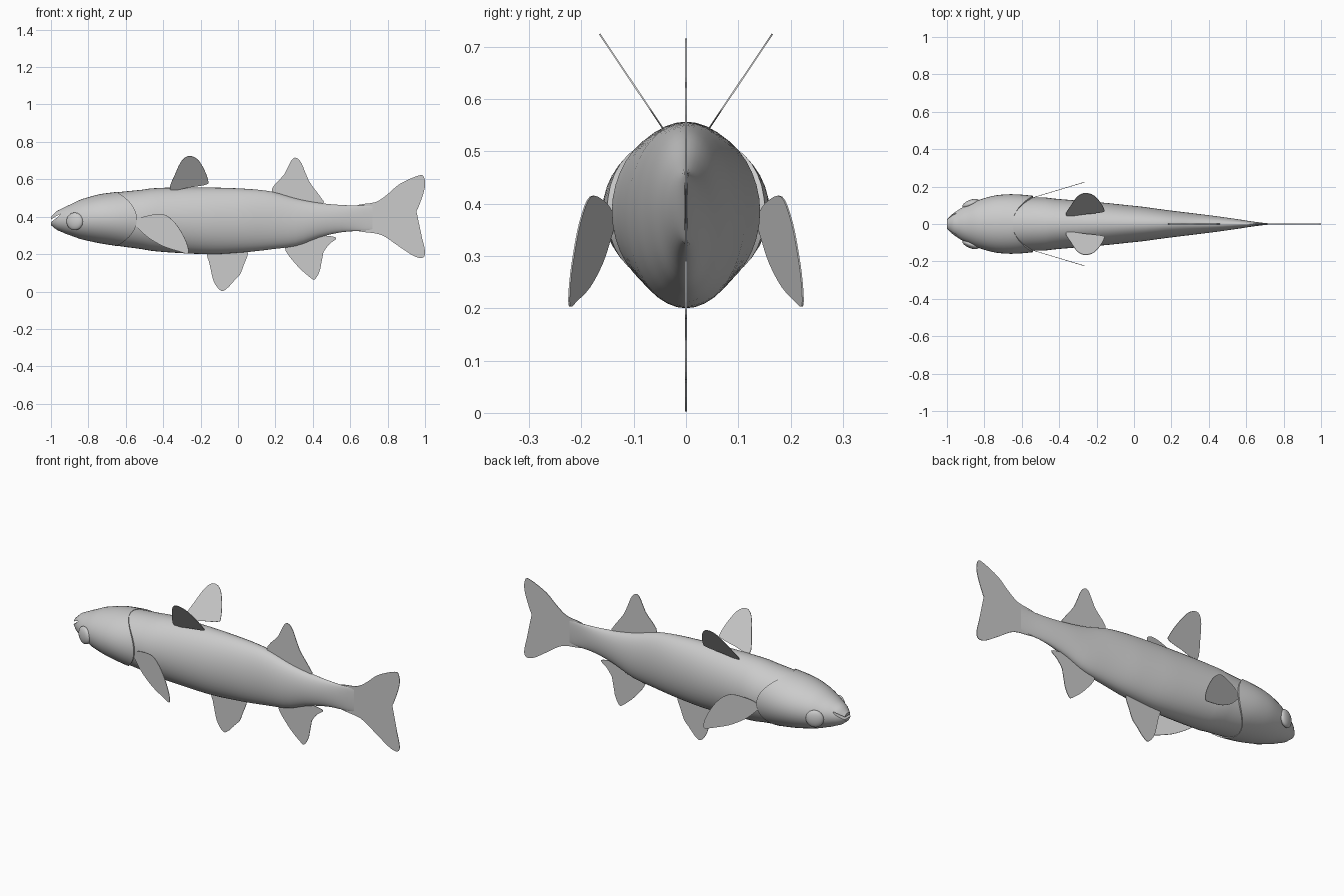
import bpy, bmesh
from math import sin, cos, pi, radians, tau
from mathutils import Matrix, Vector

cube = bpy.data.objects.get("Cube")
if cube:
    bpy.data.objects.remove(cube, do_unlink=True)

grey = bpy.data.materials.new("fish_grey")
grey.use_nodes = True
grey.diffuse_color = (0.6, 0.6, 0.6, 1)
grey.node_tree.nodes["Principled BSDF"].inputs["Base Color"].default_value = (0.6, 0.6, 0.6, 1)


def finish(name, bm, smooth=True):
    """Turn a bmesh into a named grey object."""
    bmesh.ops.recalc_face_normals(bm, faces=bm.faces)
    mesh = bpy.data.meshes.new(name)
    bm.to_mesh(mesh)
    bm.free()
    mesh.materials.append(grey)
    obj = bpy.data.objects.new(name, mesh)
    bpy.context.collection.objects.link(obj)
    if smooth:
        shade(obj)
    return obj


def activate(obj):
    bpy.ops.object.select_all(action='DESELECT')
    obj.select_set(True)
    bpy.context.view_layer.objects.active = obj


def shade(obj):
    activate(obj)
    bpy.ops.object.shade_smooth_by_angle(angle=radians(40))


def spline(a, b, c, d, t):
    """Catmull-Rom point between b and c."""
    return b + 0.5 * t * (c - a + t * (2*a - 5*b + 4*c - d + t * (3*(b - c) + d - a)))


# Profile stations: x, top z, bottom z, half width
STATIONS = [Vector(s) for s in (
    (-1, .40, .355, .025), (-.97, .43, .33, .055), (-.92, .455, .308, .088),
    (-.84, .492, .28, .125), (-.74, .52, .258, .153), (-.62, .536, .238, .158),
    (-.42, .554, .213, .135), (-.15, .556, .20, .113), (.05, .549, .211, .092),
    (.18, .534, .226, .074), (.32, .495, .246, .057), (.44, .473, .291, .042),
    (.56, .462, .318, .025), (.66, .46, .324, .01), (.74, .46, .33, .002))]


def profile(x):
    """Top, bottom and half width of the fish at x."""
    last = len(STATIONS) - 1
    i = max(k for k in range(last) if STATIONS[k].x <= x or k == 0)
    a, b, c, d = (STATIONS[min(max(k, 0), last)] for k in (i - 1, i, i + 1, i + 2))
    t = (x - b.x) / (c.x - b.x)
    return [b[k] + (c[k] - b[k]) * t if i == 0 else spline(a[k], b[k], c[k], d[k], t)
            for k in (1, 2, 3)]


def section_point(x, angle, scale=1.0, widest=1.0):
    top, bottom, width = profile(x)
    return Vector((x, min(width, widest) * scale * cos(angle),
                   (top + bottom) / 2 + (top - bottom) / 2 * scale * sin(angle)))


def loft(rings):
    """Skin a list of point rings and cap both ends."""
    bm = bmesh.new()
    rows = [[bm.verts.new(p) for p in ring] for ring in rings]
    n = len(rows[0])
    for low, high in zip(rows, rows[1:]):
        for j in range(n):
            k = (j + 1) % n
            bm.faces.new((low[j], low[k], high[k], high[j]))
    bm.faces.new(rows[0])
    bm.faces.new(rows[-1])
    return bm


SIDES = 40
ANGLES = [tau * j / SIDES for j in range(SIDES)]

# Body, tucked under the gill covers at its front
body_rings = []
for i in range(37):
    x = -.76 + 1.48 * i / 36
    body_rings.append([section_point(x, a, .985 if x < -.5 else 1, .144) for a in ANGLES])
finish("body", loft(body_rings))


# Head, whose rear edge sweeps back at the sides to form the gill covers
def gill_edge(angle):
    return -.54 - .11 * abs(sin(angle)) ** 2


head_rings = []
for i in range(23):
    t = (i / 22) ** 1.5
    head_rings.append([section_point(-1 + t * (gill_edge(a) + 1), a) for a in ANGLES])
head_rings.append([section_point(gill_edge(a), a, .9) for a in ANGLES])
head_rings.append([section_point(-.7, a, .5) for a in ANGLES])
head = finish("head", loft(head_rings), smooth=False)

# Mouth slit
bm = bmesh.new()
bmesh.ops.create_uvsphere(bm, u_segments=24, v_segments=12, radius=1)
bm.transform(Matrix.Translation((-1, 0, .378)) @ Matrix.Rotation(radians(-35), 4, 'Y')
             @ Matrix.Diagonal((.07, .12, .006, 1)))
cutter = finish("mouth_cutter", bm, smooth=False)
cutter.hide_render = True
cut = head.modifiers.new("mouth", 'BOOLEAN')
cut.operation = 'DIFFERENCE'
cut.solver = 'EXACT'
cut.object = cutter
activate(head)
bpy.ops.object.modifier_apply(modifier=cut.name)
bpy.data.objects.remove(cutter, do_unlink=True)
shade(head)

# Eyes: shallow domes turned a little forward
for side, label in ((1, "left"), (-1, "right")):
    bm = bmesh.new()
    bmesh.ops.create_uvsphere(bm, u_segments=32, v_segments=16, radius=1)
    bm.transform(Matrix.Translation((-.873, side * .109, .375))
                 @ Matrix.Rotation(side * radians(22), 4, 'Z')
                 @ Matrix.Rotation(radians(90), 4, 'X')
                 @ Matrix.Diagonal((.047, .047, .02, 1)))
    finish(label + "_eye", bm)


def fin(name, outline, place=lambda x, z: 0.0):
    """Thin fin from a rounded x-z outline; place gives y for each point."""
    pts = [Vector(p) for p in outline]
    n = len(pts)
    bm = bmesh.new()
    verts = []
    for i in range(n):
        a, b, c, d = (pts[(i + k) % n] for k in (-1, 0, 1, 2))
        for t in (0, .25, .5, .75):
            p = spline(a, b, c, d, t)
            verts.append(bm.verts.new((p.x, place(p.x, p.y), p.y)))
    face = bm.faces.new(verts)
    bmesh.ops.triangulate(bm, faces=[face])
    obj = finish(name, bm, smooth=False)
    thick = obj.modifiers.new("thickness", 'SOLIDIFY')
    thick.thickness = .003
    thick.offset = 0
    return obj


# Fins on the centre line
fin("tail_fin", ((.62, .45), (.735, .478), (.80, .52), (.865, .575), (.965, .62),
                 (.994, .612), (.998, .55), (.96, .44), (.932, .40), (.96, .36),
                 (.998, .23), (.99, .182), (.94, .19), (.855, .245), (.76, .305),
                 (.62, .335)))
fin("rear_dorsal_fin", ((.18, .53), (.25, .63), (.285, .70), (.31, .715), (.34, .685),
                        (.38, .59), (.445, .50), (.45, .47), (.32, .45)))
fin("belly_fin", ((-.16, .21), (-.15, .145), (-.13, .055), (-.09, .004), (-.055, .02),
                  (-.01, .07), (.01, .09), (.03, .14), (.05, .22), (-.05, .26)))
fin("anal_fin", ((.25, .24), (.31, .145), (.39, .072), (.415, .07), (.44, .12),
                 (.45, .195), (.485, .25), (.525, .287), (.44, .30), (.34, .29)))

# Paired fins
for side, label in ((1, "left"), (-1, "right")):
    fin(label + "_upper_fin",
        ((-.362, .545), (-.335, .63), (-.30, .70), (-.26, .724), (-.215, .705),
         (-.18, .65), (-.16, .595), (-.168, .573), (-.26, .557)),
        lambda x, z: side * (.045 + .67 * (z - .545)))
    fin(label + "_pectoral_fin",
        ((-.55, .36), (-.535, .385), (-.485, .405), (-.40, .413), (-.335, .365),
         (-.285, .285), (-.265, .225), (-.272, .203), (-.31, .213), (-.395, .24),
         (-.475, .285), (-.525, .33)),
        lambda x, z: side * (.138 + .3 * (x + .55)))
